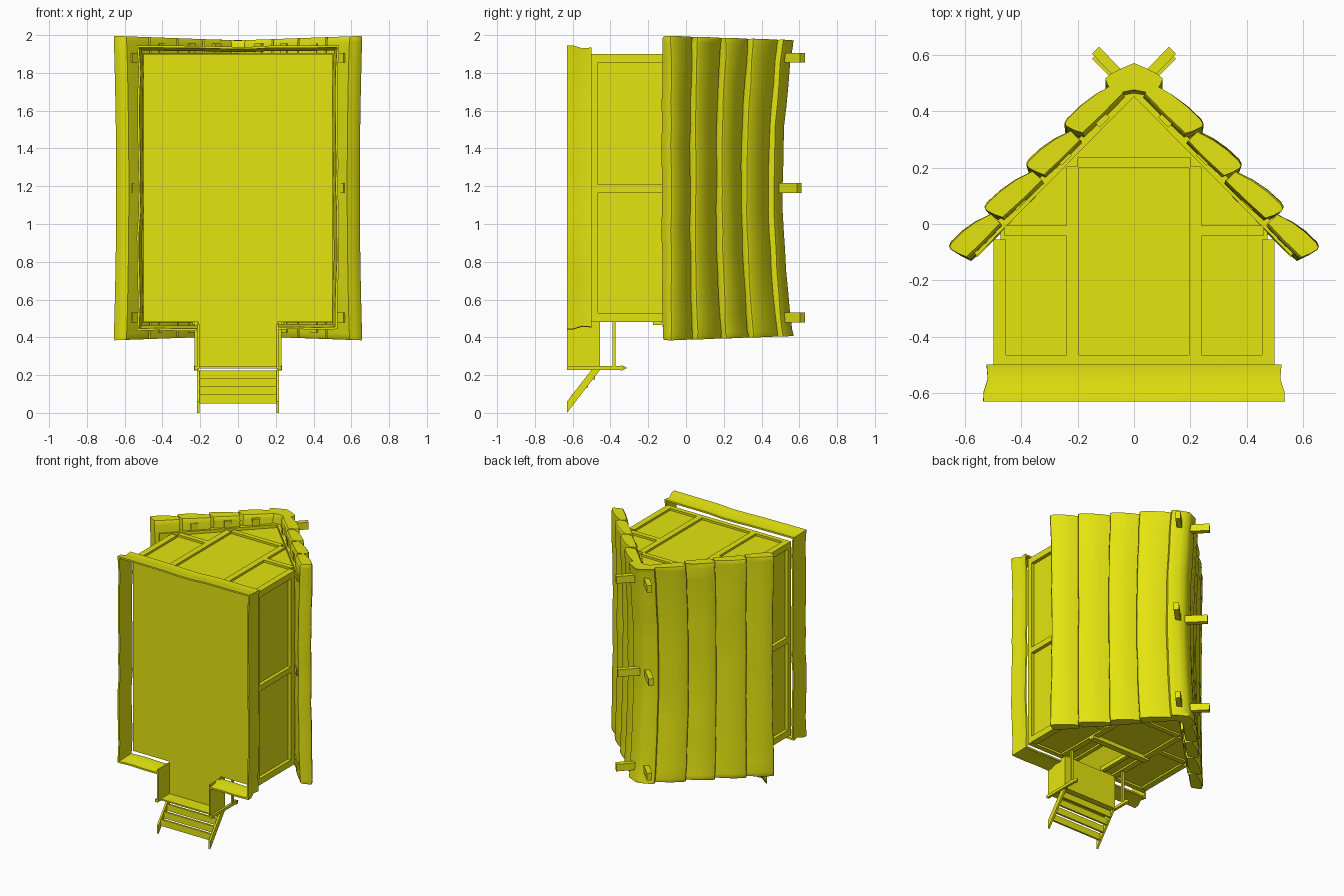
import bpy, bmesh, math, random

if "Cube" in bpy.data.objects:
    bpy.data.objects.remove(bpy.data.objects["Cube"])
random.seed(4)

mat = bpy.data.materials.new("yellow")
mat.diffuse_color = (0.78, 0.78, 0.005, 1)
mat.use_nodes = True
mat.node_tree.nodes["Principled BSDF"].inputs["Base Color"].default_value = mat.diffuse_color
ZC = 1.19  # middle of the house along its length


def make(name, verts, faces, smooth=None):
    me = bpy.data.meshes.new(name)
    me.from_pydata(verts, [], faces)
    bm = bmesh.new()
    bm.from_mesh(me)
    bmesh.ops.recalc_face_normals(bm, faces=bm.faces)
    bm.to_mesh(me)
    bm.free()
    ob = bpy.data.objects.new(name, me)
    bpy.context.collection.objects.link(ob)
    me.materials.append(mat)
    if smooth:
        bpy.ops.object.select_all(action='DESELECT')
        ob.select_set(True)
        bpy.context.view_layer.objects.active = ob
        bpy.ops.object.shade_smooth_by_angle(angle=math.radians(smooth))
    return ob


def loft(name, rings, smooth=None, capped=True):
    """Skin a list of closed rings of equal length."""
    n = len(rings[0])
    verts = [p for r in rings for p in r]
    faces = [(i * n + j, i * n + (j + 1) % n, (i + 1) * n + (j + 1) % n, (i + 1) * n + j)
             for i in range(len(rings) - 1) for j in range(n)]
    if capped:
        faces += [tuple(range(n)), tuple((len(rings) - 1) * n + j for j in range(n))]
    return make(name, verts, faces, smooth)


def prism(name, pts, z0, z1):
    """Extrude an x-y polygon along z."""
    return loft(name, [[(x, y, z) for x, y in pts] for z in (z0, z1)])


def box(name, x0, x1, y0, y1, z0, z1, mirror=False):
    prism(name, [(x0, y0), (x1, y0), (x1, y1), (x0, y1)], z0, z1)
    if mirror:
        box(name + "_left", -x1, -x0, y0, y1, z0, z1)


# Floor of house and porch
box("house_floor", -.5, .5, -.5, -.465, .48, 1.9)
box("porch_floor", -.21, .21, -.5, -.455, .24, .48)

# Hollow, slightly wobbly skirt round the foot, open at the porch
corners = [(.21, .455), (.515, .455), (.515, 1.925), (-.515, 1.925), (-.515, .455), (-.21, .455)]
path = []
for (xa, za), (xb, zb) in zip(corners, corners[1:]):
    steps = max(3, round(math.hypot(xb - xa, zb - za) / .12))
    path += [(xa + (xb - xa) * i / steps, za + (zb - za) * i / steps) for i in range(steps)]
path.append(corners[-1])
profile = [(-.63, .016), (-.595, .014), (-.55, .0), (-.5, .004)]
rings = []
for x, z in path:
    w = random.uniform(-.006, .006)
    ring = [(x * (1 + (o + w) / .515), y, ZC + (z - ZC) * (1 + (o + w) / .735)) for y, o in profile]
    ring += [(x * (1 + (o + w - .012) / .515), y, ZC + (z - ZC) * (1 + (o + w - .012) / .735))
             for y, o in reversed(profile)]
    rings.append(ring)
loft("base_skirt", rings, 40)

# Porch skirt, posts and handrails
box("porch_side", .205, .215, -.63, -.455, .235, .47, True)
box("porch_front", -.21, .21, -.6, -.455, .235, .245)
box("porch_post", .212, .23, -.63, -.345, .228, .248, True)
for s in (-1, 1):
    loft("post_cap", [[(s * .221 + a * r, y, .238 + b * r) for a, b in ((-1, -1), (1, -1), (1, 1), (-1, 1))]
                      for r, y in ((.013, -.348), (.013, -.338), (.002, -.315))])
box("handrail", .213, .229, -.388, -.372, .24, .485, True)

# Stairs
string = [(-.63, 0), (-.63, .06), (-.5, .228), (-.455, .228)]
for s in (-1, 1):
    loft("stair_side", [[(x, y, z) for y, z in string] for x in (s * .203, s * .217)])
for i in range(4):
    y = -.605 + i * .036
    z = .05 + i * .042
    box("stair_tread", -.205, .205, y, y + .014, z, z + .048)

# Side walls with timber frame
box("side_wall", .458, .475, -.5, -.04, .49, 1.89, True)
for z0, z1 in ((.482, .528), (1.168, 1.21), (1.855, 1.9)):
    box("side_post", .455, .5, -.5, -.06, z0, z1, True)
box("wall_plate", .455, .5, -.1, -.055, .482, 1.9, True)
box("sill_beam", .455, .498, -.5, -.47, .482, 1.9, True)

# Gable walls: back is closed, front has a doorway
prism("back_wall", [(-.475, -.5), (.475, -.5), (.475, -.03), (0, .455), (-.475, -.03)], 1.87, 1.885)
prism("front_wall", [(-.475, -.5), (-.115, -.5), (-.115, -.17), (.115, -.17), (.115, -.5),
                     (.475, -.5), (.475, -.03), (0, .455), (-.475, -.03)], .495, .51)
for z0, z1, side in ((1.87, 1.9, "back"), (.482, .51, "front")):
    box(side + "_stud", .196, .24, -.5, .205, z0, z1, True)
    box(side + "_cross_beam", .24, .46, -.042, -.005, z0, z1, True)
    box(side + "_collar_beam", -.2, .2, .2, .236, z0, z1)
box("door_lintel", -.24, .24, -.175, -.13, .466, .5)
box("door_jamb", .1, .13, -.5, -.17, .482, .512, True)

# Rafters crossing over the ridge, at three places
for z, drop in ((.505, 0), (1.19, .018), (1.88, 0)):
    for s in (-1, 1):
        a, b = (-.137, .617 - drop), (.57, -.1 - drop / 3)
        h = .0125
        pts = [(a[0] - h, a[1] - h), (a[0] + h, a[1] + h), (b[0] + h, b[1] + h), (b[0] - h, b[1] - h)]
        prism("rafter", [(s * x, y) for x, y in pts], z - .026, z + .026)

# Purlins running the length under the thatch
for x in (.115, .25, .41, .53):
    y = .487 - x
    h = .011
    for s in (-1, 1):
        prism("purlin", [(s * (x + a * h * 1.6 + b * h), y - a * h * 1.6 + b * h)
                         for a, b in ((-1, -1), (1, -1), (1, 1), (-1, 1))], .425, 1.955)


# Thatch: overlapping rows that sag mid-length, with rounded ends
def thatch(name, pts, sides):
    cx = sum(p[0] for p in pts) / len(pts)
    cy = sum(p[1] for p in pts) / len(pts)
    ts = [-1, -.99, -.96, -.85] + [-.7 + .14 * i for i in range(11)] + [.85, .96, .99, 1]
    for s in sides:
        rings = []
        for t in ts:
            k = {1: .84, .99: .93, .96: .98}.get(abs(t), 1)
            jit = random.uniform(-.003, .003)
            ring = []
            for x, y in pts:
                # shrink thickness only (across the slope) near the ends
                v = ((x - cx) + (y - cy)) * .5 if name != "ridge_thatch" else 0
                x2, y2 = x - v * (1 - k), y - v * (1 - k)
                ax = min(abs(x2) / .66, 1)
                mid = 1 - t * t
                ring.append((s * x2 * (1 - .02 * mid), y2 - .058 * (1 - ax) * mid + jit,
                             ZC + t * (.782 + .024 * ax)))
            rings.append(ring)
        loft(name, rings, 45)


lips = [(.1, .522), (.253, .357), (.388, .213), (.537, .06), (.662, -.08)]
N = (.72, .69)
for (ax, ay), (bx, by) in zip(lips, lips[1:]):
    def at(f, d):
        return (ax + (bx - ax) * f - N[0] * d, ay + (by - ay) * f - N[1] * d)
    thatch("thatch_row", [at(0, .038), at(.3, .014), at(.6, .001), at(.9, -.003), at(.98, .002),
                          at(1.0, .014), at(.96, .05), at(.9, .083), at(.45, .09), at(0, .092)], (1, -1))
half = [(.04, .553), (.085, .53), (.102, .515), (.095, .495), (.07, .462)]
thatch("ridge_thatch", [(0, .57)] + half + [(0, .475)] + [(-x, y) for x, y in reversed(half)], (1,))
